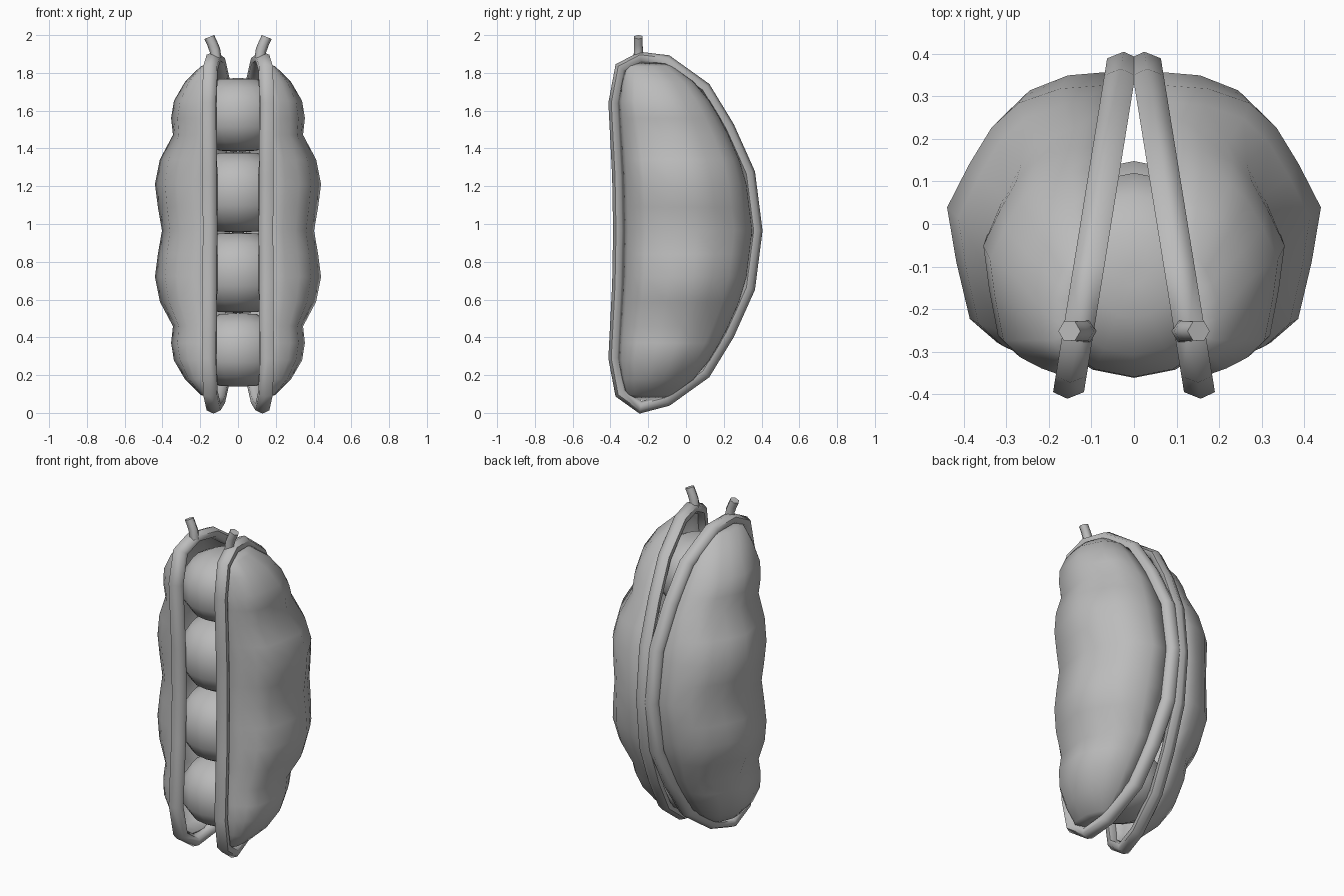
import bpy, bmesh, math
from mathutils import Vector

cube = bpy.data.objects.get("Cube")
if cube:
    bpy.data.objects.remove(cube, do_unlink=True)

MID = 0.965   # height of the pod's middle
grey = bpy.data.materials.new("plain grey")
grey.use_nodes = True
grey.diffuse_color = (0.5, 0.5, 0.5, 1)
grey.node_tree.nodes["Principled BSDF"].inputs["Base Color"].default_value = grey.diffuse_color

# Upper half of the rim's centre line as (y, z); the lower half mirrors it
FRONT = [(-0.355, MID), (-0.36, 1.25), (-0.38, 1.64), (-0.345, 1.825), (-0.24, 1.88)]
BACK = [(-0.10, 1.863), (0.10, 1.72), (0.225, 1.515), (0.335, 1.27), (0.374, MID)]


def plane_x(y):
    """Half-opening of the pod at depth y."""
    return 0.09 - 0.162 * y


def edge_y(points, z):
    """Depth of the rim's front or back edge at height z."""
    pts = sorted(points, key=lambda p: p[1])
    z = min(MID + abs(z - MID), pts[-1][1])
    for (y0, z0), (y1, z1) in zip(pts, pts[1:]):
        if z <= z1:
            return y0 + (y1 - y0) * (z - z0) / (z1 - z0)


def make_grid(name, rings, loop_u=False, loop_v=False, caps=False):
    """Skin a list of point rings and shade the result smooth."""
    bm = bmesh.new()
    rows = [[bm.verts.new(p) for p in ring] for ring in rings]
    nu, nv = len(rows), len(rows[0])
    for i in range(nu if loop_u else nu - 1):
        for j in range(nv if loop_v else nv - 1):
            k, m = (i + 1) % nu, (j + 1) % nv
            bm.faces.new((rows[i][j], rows[i][m], rows[k][m], rows[k][j]))
    if caps:
        bm.faces.new(rows[0])
        bm.faces.new(rows[-1])
    bmesh.ops.recalc_face_normals(bm, faces=bm.faces)
    mesh = bpy.data.meshes.new(name)
    bm.to_mesh(mesh)
    bm.free()
    obj = bpy.data.objects.new(name, mesh)
    bpy.context.collection.objects.link(obj)
    mesh.materials.append(grey)
    bpy.ops.object.select_all(action="DESELECT")
    obj.select_set(True)
    bpy.context.view_layer.objects.active = obj
    bpy.ops.object.shade_smooth_by_angle(angle=math.radians(65))
    return obj


def make_rim(name, side):
    upper = FRONT + BACK
    tip = FRONT[-1]
    lower = [(p[0], 2 * MID - p[1] - (0.02 if p == tip else 0)) for p in reversed(upper[1:-1])]
    pts = [Vector(p) for p in upper + lower]
    rings = []
    for i, p in enumerate(pts):
        a = (p - pts[i - 1]).normalized()
        b = (pts[(i + 1) % len(pts)] - p).normalized()
        t = (a + b).normalized()
        out = Vector((-t.y, t.x)) / max(t.dot(a), 0.7)
        ring = []
        for k in range(6):
            ang = math.tau * k / 6
            q = p + out * 0.031 * math.cos(ang)
            ring.append((side * (plane_x(q.x) + 0.042 * math.sin(ang)), q.x, q.y))
        rings.append(ring)
    make_grid(name, rings, loop_u=True, loop_v=True)


# Shell: (height, bulge) for the upper half, and the section's (depth, bulge) shares
BULGE = [(1.853, 0.0), (1.83, 0.075), (1.75, 0.165), (1.65, 0.23), (1.56, 0.25),
         (1.47, 0.245), (1.34, 0.32), (1.21, 0.35), (1.09, 0.336), (MID, 0.316)]
SECTION = [(0, 0), (0.05, 0.31), (0.1, 0.53), (0.18, 0.73), (0.38, 0.88), (0.57, 1),
           (0.72, 0.9), (0.85, 0.79), (0.935, 0.64), (0.985, 0.38), (1, 0)]
INSET = 0.02  # how far the shell starts inside the rim's centre line


def make_shell(name, side):
    levels = BULGE + [(2 * MID - z, b) for z, b in reversed(BULGE[:-1])]
    rings = []
    for z, bulge in levels:
        yf, yb = edge_y(FRONT, z) + INSET, edge_y(BACK, z) - INSET
        ring = []
        for u, w in SECTION:
            y = yf + (yb - yf) * u
            ring.append((side * (plane_x(y) + bulge * w), y, z))
        rings.append(ring)
    shell = make_grid(name, rings)
    solid = shell.modifiers.new("thickness", "SOLIDIFY")
    solid.thickness = 0.012
    solid.offset = 0


def make_stem(name, side):
    rings = []
    for x, z, r in [(0.118, 1.87, 0.03), (0.122, 1.92, 0.027),
                    (0.136, 1.955, 0.026), (0.152, 1.99, 0.026)]:
        rings.append([(side * (x + r * math.cos(a)), -0.252 + r * math.sin(a),
                       z - 0.4 * r * math.cos(a))
                      for a in (math.tau * k / 6 for k in range(6))])
    make_grid(name, rings, loop_v=True, caps=True)


# Pea profile as (radius, height) shares: flat poles and a straight belt
PEA = [(0.1, 1), (0.42, 0.975), (0.78, 0.74), (1, 0.33)]


def make_pea(name, z, y, radius, height):
    profile = PEA + [(r, -h) for r, h in reversed(PEA)]
    angles = [math.tau * k / 16 for k in range(16)]
    rings = [[(radius * r * math.cos(a), y + radius * r * math.sin(a), z + height * h)
              for a in angles] for r, h in profile]
    make_grid(name, rings, loop_v=True, caps=True)


for label, side in (("left", 1), ("right", -1)):
    make_rim(label + "_rim", side)
    make_shell(label + "_shell", side)
    make_stem(label + "_stem", side)

# Two larger peas in the middle, smaller ones at the ends
make_pea("pea_bottom", 0.333, -0.12, 0.24, 0.194)
make_pea("pea_lower_middle", 0.742, -0.107, 0.255, 0.212)
make_pea("pea_upper_middle", 1.168, -0.107, 0.255, 0.212)
make_pea("pea_top", 1.578, -0.12, 0.24, 0.194)
